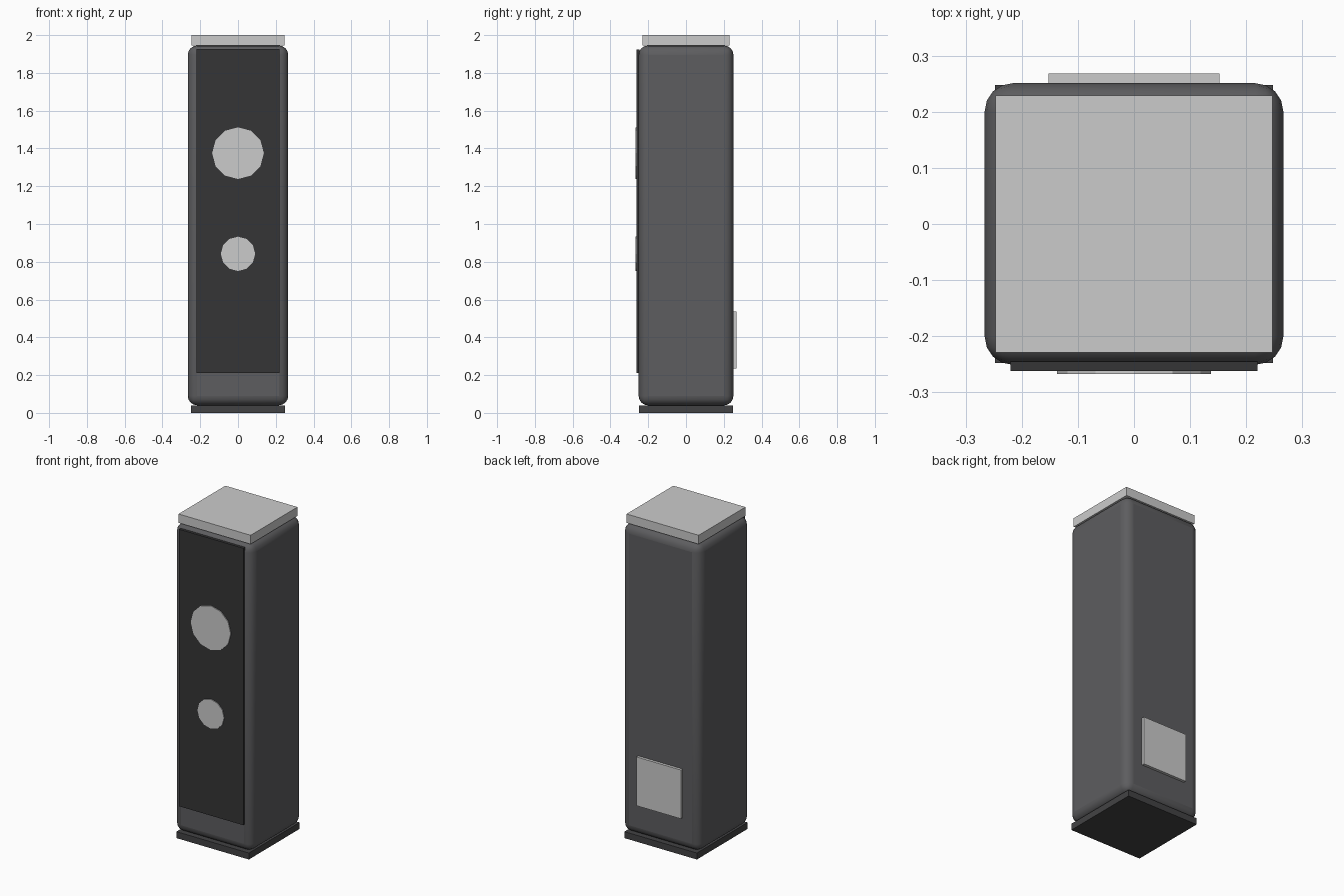
import bpy, bmesh
from math import pi, radians
from mathutils import Matrix

if "Cube" in bpy.data.objects:
    bpy.data.objects.remove(bpy.data.objects["Cube"])


def material(name, v):
    m = bpy.data.materials.new(name)
    m.diffuse_color = (v, v, v * 1.05, 1)
    m.use_nodes = True
    m.node_tree.nodes["Principled BSDF"].inputs["Base Color"].default_value = m.diffuse_color
    return m


def add_object(name, bm, mat=None):
    mesh = bpy.data.meshes.new(name)
    bm.to_mesh(mesh)
    bm.free()
    ob = bpy.data.objects.new(name, mesh)
    bpy.context.collection.objects.link(ob)
    if mat:
        mesh.materials.append(mat)
    return ob


def box(name, lo, hi, mat=None):
    bm = bmesh.new()
    size = [b - a for a, b in zip(lo, hi)]
    mid = [(a + b) / 2 for a, b in zip(lo, hi)]
    bmesh.ops.create_cube(bm, size=1, matrix=Matrix.Translation(mid) @ Matrix.Diagonal((*size, 1)))
    return add_object(name, bm, mat)


def disc(name, z, radius):
    bm = bmesh.new()
    bmesh.ops.create_cone(bm, cap_ends=True, segments=12, radius1=radius, radius2=radius, depth=0.015,
                          matrix=Matrix.Translation((0, -0.2595, z)) @ Matrix.Rotation(pi / 2, 4, 'X'))
    return add_object(name, bm)


body_mat = material("body_dark", 0.11)
grille_mat = material("grille_black", 0.035)
base_mat = material("base_black", 0.055)

# Rounded cabinet
cabinet = box("cabinet", (-0.266, -0.251, 0.04), (0.266, 0.251, 1.945), body_mat)
bevel = cabinet.modifiers.new("rounded_edges", 'BEVEL')
bevel.width = 0.05
bevel.segments = 4
bpy.context.view_layer.objects.active = cabinet
cabinet.select_set(True)
bpy.ops.object.shade_smooth_by_angle(angle=radians(40))

# Base and top plates
box("base_plate", (-0.248, -0.248, 0), (0.248, 0.248, 0.04), base_mat)
box("top_plate", (-0.247, -0.229, 1.945), (0.247, 0.229, 2.0))

# Front grille with two drivers
box("front_grille", (-0.22, -0.262, 0.21), (0.22, -0.245, 1.925), grille_mat)
disc("upper_driver", 1.375, 0.137)
disc("lower_driver", 0.842, 0.091)

# Rear terminal plate
box("rear_plate", (-0.152, 0.245, 0.234), (0.152, 0.268, 0.536))
